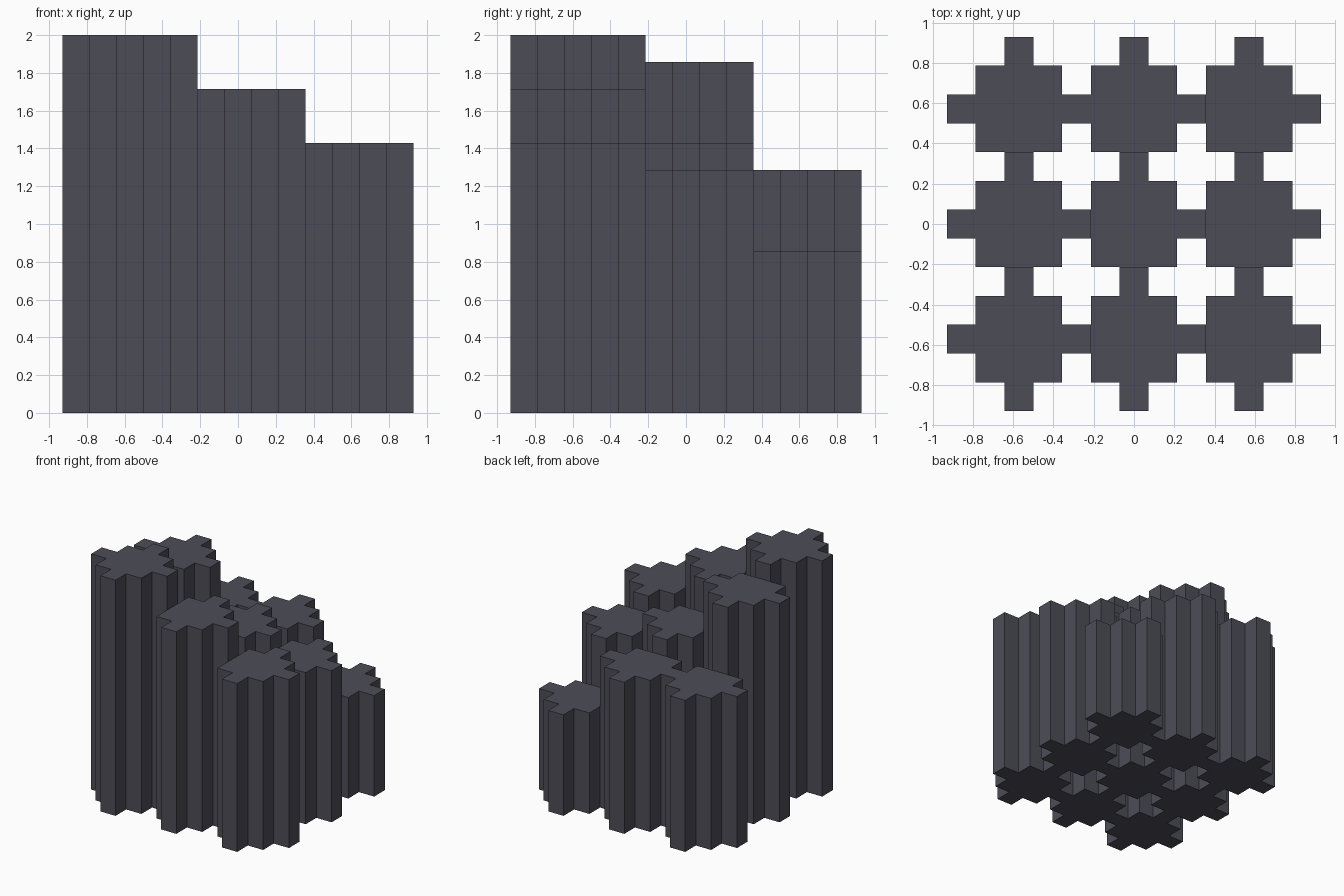
import bpy
import bmesh

cube = bpy.data.objects.get("Cube")
if cube:
    bpy.data.objects.remove(cube, do_unlink=True)

U = 1 / 7        # one block
PITCH = 4 * U    # spacing between column centres

# Single slate colour
slate = bpy.data.materials.new("dark slate grey")
slate.use_nodes = True
colour = (0.073, 0.073, 0.095, 1)
slate.diffuse_color = colour
bsdf = slate.node_tree.nodes["Principled BSDF"]
bsdf.inputs["Base Color"].default_value = colour
bsdf.inputs["Roughness"].default_value = 0.9


def cross_outline():
    """Square core with one stub arm on each side: one quarter turned four times."""
    quarter = [(2.5, -0.5), (2.5, 0.5), (1.5, 0.5), (1.5, 1.5), (0.5, 1.5)]
    points = []
    for _ in range(4):
        points += quarter
        quarter = [(-y, x) for x, y in quarter]
    return points


def column(name, cx, cy, blocks):
    """Upright prism with the cross outline, a whole number of blocks tall."""
    bm = bmesh.new()
    base = bm.faces.new([bm.verts.new((x * U, y * U, 0)) for x, y in cross_outline()])
    top = bmesh.ops.extrude_face_region(bm, geom=[base], use_keep_orig=True)
    verts = [g for g in top["geom"] if isinstance(g, bmesh.types.BMVert)]
    bmesh.ops.translate(bm, verts=verts, vec=(0, 0, blocks * U))
    bmesh.ops.recalc_face_normals(bm, faces=bm.faces)
    mesh = bpy.data.meshes.new(name)
    bm.to_mesh(mesh)
    bm.free()
    mesh.materials.append(slate)
    obj = bpy.data.objects.new(name, mesh)
    obj.location = (cx, cy, 0)
    bpy.context.collection.objects.link(obj)


# Heights in blocks, each row listed from -x to +x
rows = {
    "front": (-1, (14, 12, 10)),
    "middle": (0, (13, 10, 9)),
    "back": (1, (9, 9, 6)),
}
sides = ("right", "centre", "left")
for row, (j, heights) in rows.items():
    for i, (side, blocks) in enumerate(zip(sides, heights)):
        column(f"{row}_{side}_column", (i - 1) * PITCH, j * PITCH, blocks)
